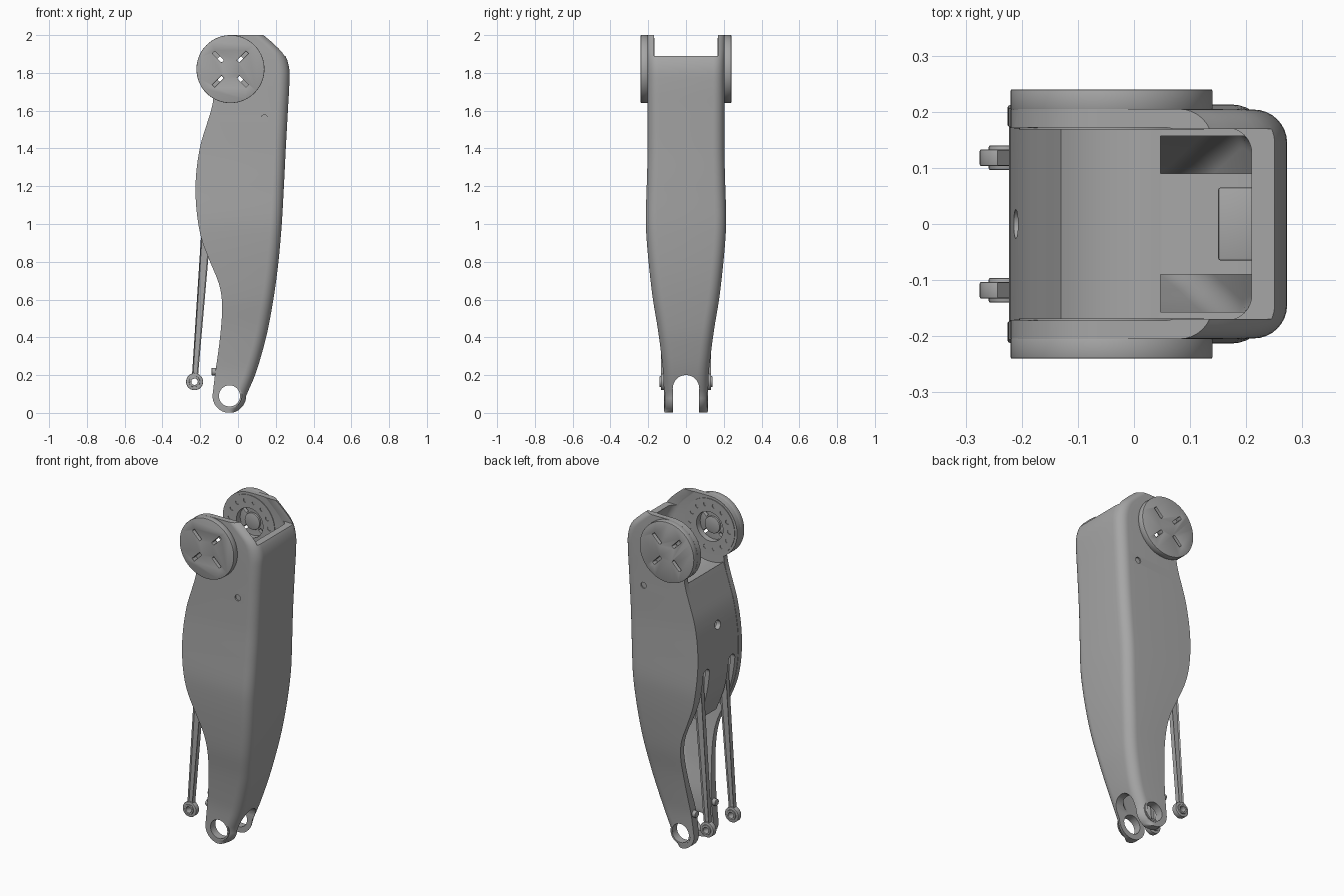
import bpy, bmesh, math
from mathutils import Matrix, Vector

cube = bpy.data.objects.get("Cube")
if cube:
    bpy.data.objects.remove(cube, do_unlink=True)

GREY = (0.38, 0.38, 0.38, 1)
mat = bpy.data.materials.new("satin_grey")
mat.use_nodes = True
mat.diffuse_color = GREY
mat.node_tree.nodes["Principled BSDF"].inputs["Base Color"].default_value = GREY


def curve(table):
    """Smooth interpolation through (z, value) pairs."""
    def f(z):
        z = max(table[0][0], min(table[-1][0], z))
        last = len(table) - 1
        i = next(k for k in range(last) if z <= table[k + 1][0])

        def slope(k):
            a, b = table[max(k - 1, 0)], table[min(k + 1, last)]
            return (b[1] - a[1]) / (b[0] - a[0])
        (z0, v0), (z1, v1) = table[i], table[i + 1]
        h = z1 - z0
        t = (z - z0) / h
        s = t * t * (3 - 2 * t)
        return (v0 + (v1 - v0) * s + h * t * (1 - t) ** 2 * slope(i)
                - h * t * t * (1 - t) * slope(i + 1))
    return f


def make(name, bm):
    bmesh.ops.recalc_face_normals(bm, faces=bm.faces)
    mesh = bpy.data.meshes.new(name)
    bm.to_mesh(mesh)
    bm.free()
    ob = bpy.data.objects.new(name, mesh)
    bpy.context.collection.objects.link(ob)
    mesh.materials.append(mat)
    return ob


def loft(name, rings):
    bm = bmesh.new()
    rows = [[bm.verts.new(p) for p in ring] for ring in rings]
    n = len(rows[0])
    for a, b in zip(rows, rows[1:]):
        for i in range(n):
            bm.faces.new((a[i], a[(i + 1) % n], b[(i + 1) % n], b[i]))
    bm.faces.new(rows[0])
    bm.faces.new(rows[-1])
    return make(name, bm)


def box(name, lo, hi, turn=Matrix()):
    lo, hi = Vector(lo), Vector(hi)
    bm = bmesh.new()
    bmesh.ops.create_cube(bm, size=1, matrix=Matrix.Translation((lo + hi) / 2) @ turn
                          @ Matrix.Diagonal((hi - lo).to_4d()))
    return make(name, bm)


def cyl(name, centre, radius, depth, axis="Y", segments=32):
    turn = Matrix.Rotation(math.pi / 2, 4, "X" if axis == "Y" else "Y")
    bm = bmesh.new()
    bmesh.ops.create_cone(bm, cap_ends=True, segments=segments, radius1=radius,
                          radius2=radius, depth=depth,
                          matrix=Matrix.Translation(centre) @ turn)
    return make(name, bm)


def finish(ob, cutters=(), bevel=0):
    """Cut, bevel, bake the modifiers and shade."""
    for c in cutters:
        c.hide_render = True
        m = ob.modifiers.new("cut", "BOOLEAN")
        m.object, m.operation, m.solver = c, "DIFFERENCE", "EXACT"
    if bevel:
        m = ob.modifiers.new("bevel", "BEVEL")
        m.width, m.segments, m.limit_method = bevel, 2, "ANGLE"
    bpy.context.view_layer.update()
    deps = bpy.context.evaluated_depsgraph_get()
    baked = bpy.data.meshes.new_from_object(ob.evaluated_get(deps))
    ob.modifiers.clear()
    ob.data = baked
    for c in cutters:
        bpy.data.objects.remove(c, do_unlink=True)
    bpy.ops.object.select_all(action="DESELECT")
    ob.select_set(True)
    bpy.context.view_layer.objects.active = ob
    bpy.ops.object.shade_smooth_by_angle(angle=math.radians(30))
    return ob


# Leg outline: rear edge, front edge, half width and wall thickness by height
HX, HZ = -0.04, 1.82      # hip axis
AX, AZ, AR = -0.045, 0.09, 0.09   # ankle axis and end radius
rear_t = curve([(.09, -.135), (.2, -.122), (.4, -.095), (.57, -.084), (.68, -.1),
                (.8, -.148), (.92, -.193), (1.05, -.217), (1.18, -.225), (1.3, -.218),
                (1.42, -.198), (1.52, -.168), (1.6, -.143), (1.66, -.131), (1.75, -.131)])
front_t = curve([(.09, .045), (.2, .09), (.3, .122), (.45, .16), (.7, .202), (.95, .228),
                 (1.2, .243), (1.4, .253), (1.6, .264), (1.75, .272), (1.83, .27),
                 (1.9, .245), (1.96, .187), (2, .14)])
half = curve([(0, .115), (.2, .12), (.3, .13), (.45, .15), (.6, .175), (.75, .193),
              (.9, .207), (1.02, .213), (1.2, .208), (1.4, .203), (2, .205)])
wall = curve([(0, .048), (.25, .05), (.45, .036), (2, .033)])


def edges(z):
    if z < AZ:
        d = math.sqrt(max(AR ** 2 - (z - AZ) ** 2, 0))
        return AX - d, AX + d
    left = rear_t(z)
    if z > 1.65:
        ear = HX - math.sqrt(max(.18 ** 2 - (z - HZ) ** 2, 0))
        left = min(left, ear) if z < HZ else ear
    return left, front_t(z)


def section(z, x0, x1, w, r):
    r = min(r, (x1 - x0) * .6)
    ring = [(x0, -w, z)]
    for side in (-1, 1):
        for k in range(9):
            a = math.pi / 2 * (k if side < 0 else 8 - k) / 8
            ring.append((x1 - r + r * math.sin(a), side * (w - r + r * math.cos(a)), z))
    return ring + [(x0, w, z)]


# Main shell, hollow and open to the rear
levels = [AZ - AR * math.cos(.15 + (math.pi / 2 - .15) * i / 10) for i in range(10)]
levels += [AZ + (1.65 - AZ) * i / 60 for i in range(61)]
levels += [HZ + .18 * math.sin(math.radians(-60 + 150 * i / 20)) for i in range(21)]
shell = loft("leg_shell", [section(z, *edges(z), half(z), .06) for z in levels])
cavity = loft("cavity_cutter", [
    section(z, -.5, front_t(z) - .04, half(z) - wall(z), .045)
    for z in [.1 + 2 * i / 60 for i in range(61)]])
cutters = [cavity,
           box("fork_cutter", (-.4, -.07, -.1), (.4, .07, .13)),
           cyl("fork_round_cutter", (0, 0, .13), .0702, .8, "X"),
           cyl("ankle_cutter", (AX, 0, AZ), .056, 1),
           cyl("hip_bore_cutter", (HX, 0, HZ), .088, 1),
           box("hip_gap_cutter", (.0, -.169, 1.89), (.5, .169, 2.2))]
for s in (-1, 1):
    cutters.append(cyl("side_screw_cutter", (.14, s * .21, 1.56), .018, .03, segments=20))
finish(shell, cutters)

# Rear cover, curling under the hip joint
path = [(edges(z)[0] + .002, z) for z in [.78 + .82 * i / 28 for i in range(29)]]
for i in range(13):
    a = math.radians(-25.5 + 51 * i / 12)
    path.append((HX + .21 * math.sin(a), HZ - .21 * math.cos(a)))
path.append((.24, path[-1][1]))
rings = []
for i, p in enumerate(path):
    a, b = Vector(path[max(i - 1, 0)]), Vector(path[min(i + 1, len(path) - 1)])
    t = (b - a).normalized()
    q = Vector(p) + Vector((t.y, -t.x)) * .028
    w = half(p[1]) - .028
    rings.append([(p[0], -w, p[1]), (p[0], w, p[1]), (q.x, w, q.y), (q.x, -w, q.y)])
cover = loft("rear_cover", rings)
cutters = [cyl("cover_screw_cutter", (-.22, 0, 1.34), .026, .12, "X", 20)]
for s in (-1, 1):
    y0, y1 = sorted((s * .09, s * .15))
    cutters += [box("slot_cutter", (-.4, y0, .6), (0, y1, 1.09)),
                cyl("slot_round_cutter", (-.2, s * .12, 1.09), .0298, .4, "X")]
    y0, y1 = sorted((s * .09, s * .157))
    cutters.append(box("window_cutter", (.047, y0, 1.5), (.222, y1, 1.75)))
finish(cover, cutters)
finish(box("hip_stop_block", (.15, -.065, 1.61), (.24, .065, 1.8)), bevel=.004)
finish(cyl("link_pivot", (-.15, 0, 1.15), .022, .33))

for s, side in ((-1, "right"), (1, "left")):
    # Hip disc with four radial slots
    disc = cyl(side + "_hip_disc", (HX, s * .2215, HZ), .18, .037, segments=72)
    cutters = []
    for k in range(4):
        a = math.pi / 4 + k * math.pi / 2
        c = Vector((HX + .092 * math.cos(a), s * .22, HZ + .092 * math.sin(a)))
        d = Vector((.034, .05, .009))
        cutters.append(box("slot_cutter", c - d, c + d, Matrix.Rotation(-a, 4, "Y")))
    finish(disc, cutters, bevel=.003)

    # Bolted ring on the inside of the hip
    ring = cyl(side + "_hip_ring", (HX, s * .1725, HZ), .165, .009, segments=64)
    cutters = [cyl("bore_cutter", (HX, s * .17, HZ), .088, .1)]
    for k in range(14):
        a = math.tau * k / 14
        cutters.append(cyl("bolt_cutter", (HX + .13 * math.cos(a), s * .17,
                                           HZ + .13 * math.sin(a)), .013, .1, segments=12))
    finish(ring, cutters)
    finish(cyl(side + "_hip_hub", (HX, s * .197, HZ), .05, .014), bevel=.003)

    # Push rod with recessed sides and an eye at its foot
    y, foot, top = s * .118, Vector((-.23, .165)), Vector((-.155, 1.15))
    along = (top - foot).normalized()
    across = Vector((along.y, -along.x))
    rings = []
    for p, w in ((foot + along * .033, .016), (top, .027)):
        a, b = p - across * w, p + across * w
        rings.append([(a.x, y - .014, a.y), (b.x, y - .014, b.y),
                      (b.x, y + .014, b.y), (a.x, y + .014, a.y)])
    rod = loft(side + "_push_rod", rings)
    bm = bmesh.new()
    bm.from_mesh(rod.data)
    flats = [f for f in bm.faces if abs(f.normal.y) > .9]
    bmesh.ops.inset_individual(bm, faces=flats, thickness=.008, depth=-.007)
    bm.to_mesh(rod.data)
    bm.free()
    finish(rod)
    for name, r, d in (("_rod_eye", .045, .03), ("_rod_bushing", .029, .044)):
        eye = cyl(side + name, (foot.x, y, foot.y), r, d)
        finish(eye, [cyl("eye_cutter", (foot.x, y, foot.y), .017 if r < .04 else .025, .2)],
               bevel=.003)

    # Bumper and ankle bearing lip
    finish(cyl(side + "_bumper", (-.125, s * .094, .218), .02, .03, "X", 20), bevel=.004)
    lip = cyl(side + "_ankle_lip", (AX, s * .114, AZ), .066, .006)
    finish(lip, [cyl("lip_cutter", (AX, s * .114, AZ), .056, .1)])
